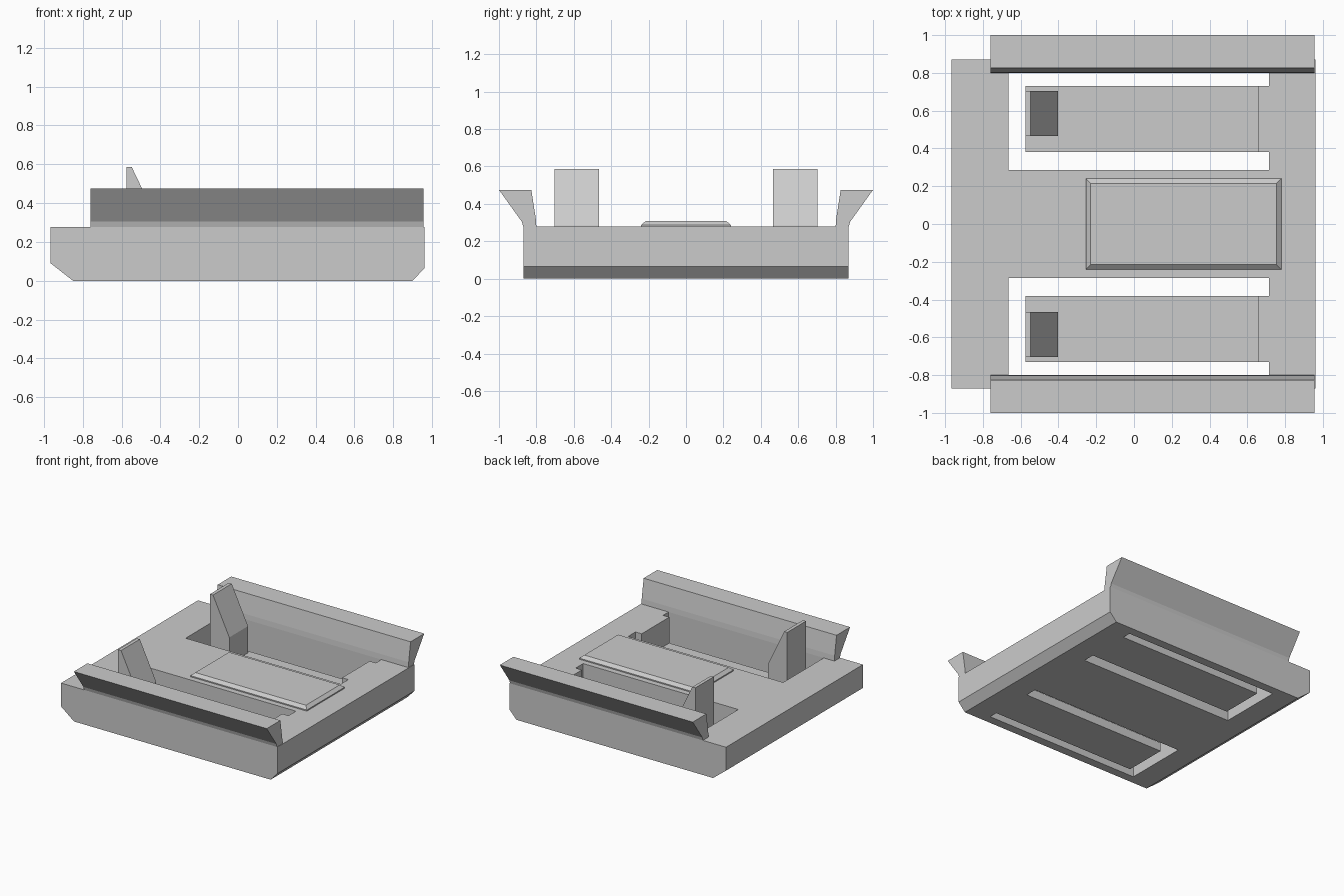
import bpy
import bmesh
from mathutils import Vector

cube = bpy.data.objects.get("Cube")
if cube:
    bpy.data.objects.remove(cube, do_unlink=True)

grey = bpy.data.materials.new("plain_grey")
grey.use_nodes = True
GREY = (0.6, 0.6, 0.6, 1)
grey.diffuse_color = GREY
grey.node_tree.nodes["Principled BSDF"].inputs["Base Color"].default_value = GREY

TOP = 0.278      # deck height
FLOOR = 0.07     # tongue thickness


def prism(name, points, offset):
    """Extrude a closed loop of 3D points along an offset."""
    bm = bmesh.new()
    face = bm.faces.new([bm.verts.new(p) for p in points])
    ext = bmesh.ops.extrude_face_region(bm, geom=[face])
    moved = [g for g in ext["geom"] if isinstance(g, bmesh.types.BMVert)]
    bmesh.ops.translate(bm, verts=moved, vec=Vector(offset))
    bmesh.ops.recalc_face_normals(bm, faces=bm.faces)
    mesh = bpy.data.meshes.new(name)
    bm.to_mesh(mesh)
    bm.free()
    mesh.materials.append(grey)
    obj = bpy.data.objects.new(name, mesh)
    bpy.context.collection.objects.link(obj)
    return obj


def side_profile(name, xz, y0, y1):
    return prism(name, [(x, y0, z) for x, z in xz], (0, y1 - y0, 0))


# Base slab with chamfered lower ends
slab = side_profile("base_slab", [(-0.965, TOP), (-0.965, 0.09), (-0.85, 0), (0.9, 0),
                                  (0.96, 0.065), (0.96, TOP)], -0.87, 0.87)

# Pockets, each with two narrow notches at the +x end
for side, tag in ((1, "back"), (-1, "front")):
    outline = [(-0.665, 0.285), (0.715, 0.285), (0.715, 0.38), (0.66, 0.38),
               (0.66, 0.73), (0.715, 0.73), (0.715, 0.8), (-0.665, 0.8)]
    cutter = prism(tag + "_pocket_cutter", [(x, side * y, -0.1) for x, y in outline], (0, 0, 0.6))
    cutter.hide_render = True
    cutter.hide_set(True)
    cut = slab.modifiers.new(tag + "_pocket", "BOOLEAN")
    cut.object = cutter
    cut.solver = "EXACT"

# Apply the cuts and drop the cutters
bpy.context.view_layer.update()
evaluated = slab.evaluated_get(bpy.context.evaluated_depsgraph_get())
cut_mesh = bpy.data.meshes.new_from_object(evaluated)
slab.modifiers.clear()
slab.data = cut_mesh
for tag in ("back", "front"):
    bpy.data.objects.remove(bpy.data.objects[tag + "_pocket_cutter"], do_unlink=True)

for side, tag in ((1, "back"), (-1, "front")):
    # Flexible tongue with an upright wedge catch at its free end
    side_profile(tag + "_tongue", [(-0.575, 0), (0.66, 0), (0.66, FLOOR), (-0.575, FLOOR)],
                 side * 0.38, side * 0.73)
    side_profile(tag + "_catch", [(-0.575, FLOOR), (-0.403, FLOOR), (-0.403, 0.285),
                                  (-0.548, 0.587), (-0.575, 0.587)], side * 0.465, side * 0.703)
    # Flared rail along the edge
    rail = [(0.8, TOP), (0.87, TOP), (0.878, 0.305), (1.0, 0.475), (0.827, 0.475), (0.803, 0.32)]
    prism(tag + "_rail", [(-0.76, side * y, z) for y, z in rail], (1.716, 0, 0))

# Raised centre panel with bevelled rim
panel = prism("centre_panel", [(-0.255, -0.24, TOP), (0.78, -0.24, TOP),
                               (0.78, 0.24, TOP), (-0.255, 0.24, TOP)], (0, 0, 0.009))
bm = bmesh.new()
bm.from_mesh(panel.data)
lid = max(bm.faces, key=lambda f: f.calc_center_median().z)
bmesh.ops.inset_individual(bm, faces=[lid], thickness=0.036)
bmesh.ops.translate(bm, verts=lid.verts, vec=(0, 0, 0.022))
bm.to_mesh(panel.data)
bm.free()
